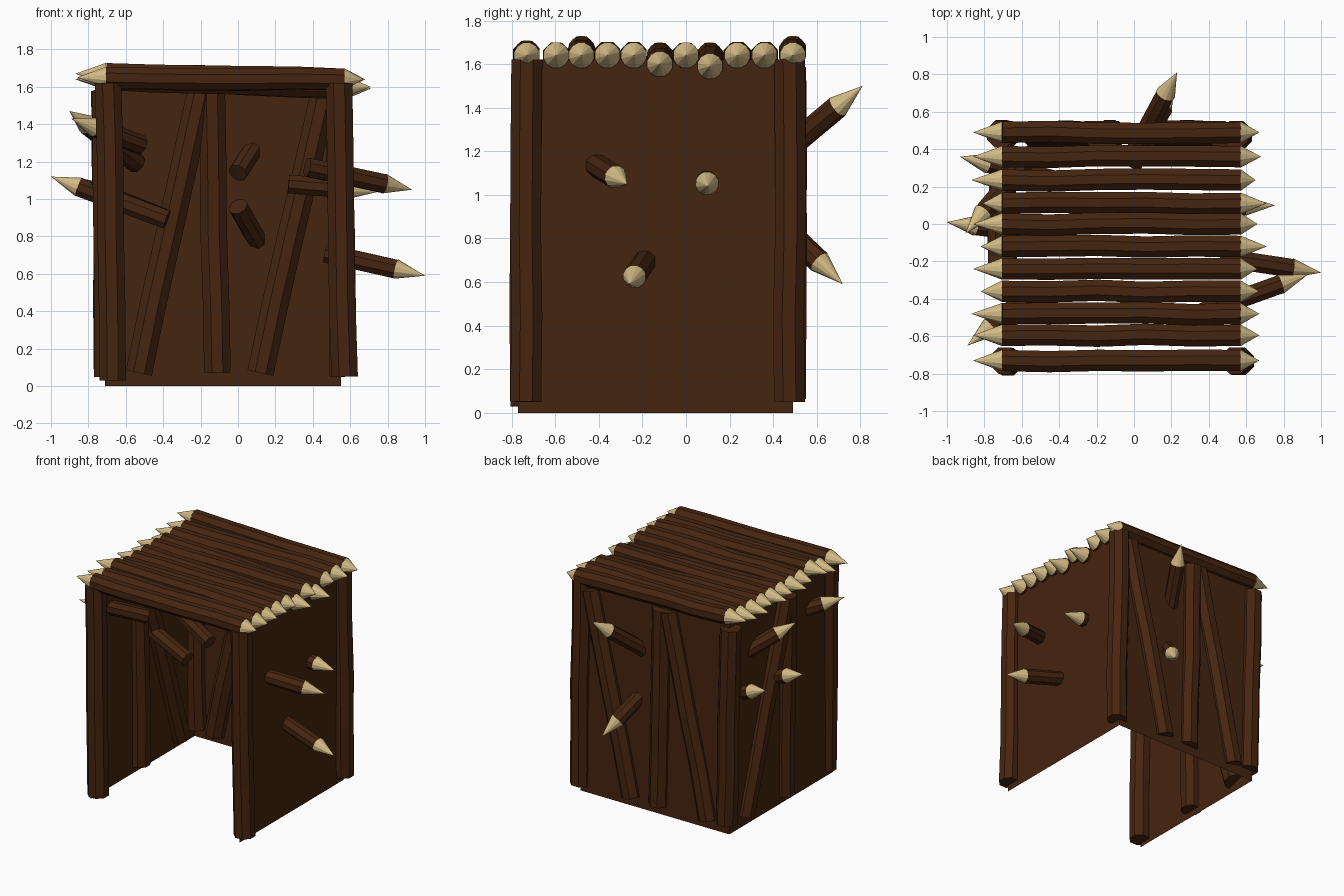
import bpy, bmesh, math, random
from mathutils import Vector

if "Cube" in bpy.data.objects:
    bpy.data.objects.remove(bpy.data.objects["Cube"])

random.seed(4)


def material(name, rgb):
    m = bpy.data.materials.new(name)
    m.diffuse_color = (*rgb, 1)
    m.use_nodes = True
    m.node_tree.nodes["Principled BSDF"].inputs["Base Color"].default_value = m.diffuse_color
    return m


WOOD = material("dark_wood", (0.06, 0.018, 0.005))
TIP = material("pale_sharpened_wood", (0.66, 0.50, 0.24))


def finish(name, bm):
    bmesh.ops.recalc_face_normals(bm, faces=bm.faces)
    me = bpy.data.meshes.new(name)
    bm.to_mesh(me)
    bm.free()
    me.materials.append(WOOD)
    me.materials.append(TIP)
    ob = bpy.data.objects.new(name, me)
    bpy.context.collection.objects.link(ob)
    return ob


def frame(t):
    ref = Vector((0, 1, 0)) if abs(t.z) > 0.9 else Vector((0, 0, 1))
    u = t.cross(ref).normalized()
    return u, u.cross(t).normalized()


def ring(bm, c, t, r, n):
    u, v = frame(t)
    k = r / math.cos(math.pi / n)
    return [bm.verts.new(c + k * (math.cos(a) * u + math.sin(a) * v))
            for a in ((i + 0.5) * 2 * math.pi / n for i in range(n))]


def add_log(bm, a, b, r, segs=1, wobble=0.0, n=8):
    """Octagonal log from a to b, slightly bent at the inner rings."""
    t = (b - a).normalized()
    u, v = frame(t)
    rings = []
    for i in range(segs + 1):
        c = a.lerp(b, i / segs)
        if 0 < i < segs:
            c = c + u * random.uniform(-wobble, wobble) + v * random.uniform(-wobble, wobble)
        rings.append(ring(bm, c, t, r, n))
    for p, q in zip(rings, rings[1:]):
        for i in range(n):
            j = (i + 1) % n
            bm.faces.new((p[i], p[j], q[j], q[i]))
    bm.faces.new(rings[0])
    bm.faces.new(rings[-1])


def add_tip(bm, base, apex, r, n=12):
    """Pale cone on the end of a log."""
    t = (apex - base).normalized()
    p = ring(bm, base, t, r, n)
    top = bm.verts.new(apex)
    faces = [bm.faces.new((p[i], p[(i + 1) % n], top)) for i in range(n)]
    faces.append(bm.faces.new(p))
    for f in faces:
        f.material_index = 1


# Three thin walls, open at front, top and bottom
bm = bmesh.new()
plan = [(0.55, -0.77), (0.55, 0.49), (-0.71, 0.49), (-0.71, -0.77)]
low = [bm.verts.new((x, y, 0)) for x, y in plan]
high = [bm.verts.new((x, y, 1.62)) for x, y in plan]
for i in range(3):
    bm.faces.new((low[i], low[i + 1], high[i + 1], high[i]))
finish("walls", bm)

# Corner posts and wall braces: name, bottom, top
for name, a, b in [
    ("front_left_post", (-0.67, -0.735, 0.03), (-0.695, -0.73, 1.62)),
    ("front_right_post", (0.57, -0.735, 0.05), (0.54, -0.73, 1.62)),
    ("back_right_post", (0.56, 0.475, 0.05), (0.54, 0.475, 1.62)),
    ("back_left_post", (-0.68, 0.48, 0.08), (-0.715, 0.48, 1.58)),
    ("back_brace_left", (-0.53, 0.48, 0.07), (-0.20, 0.48, 1.58)),
    ("back_brace_middle", (-0.11, 0.48, 0.07), (-0.14, 0.48, 1.58)),
    ("back_brace_right", (0.12, 0.48, 0.07), (0.46, 0.48, 1.57)),
    ("left_brace_diagonal", (-0.70, 0.30, 0.07), (-0.71, -0.17, 1.57)),
    ("left_brace_upright", (-0.70, -0.19, 0.05), (-0.71, -0.20, 1.57)),
]:
    bm = bmesh.new()
    add_log(bm, Vector(a), Vector(b), 0.071, 4, 0.006)
    finish(name, bm)

# Roof logs, pointed at both ends: y, left tip x, right tip x, left z, right z
roof = [
    (-0.73, -0.86, 0.67, 1.65, 1.64), (-0.595, -0.86, 0.67, 1.64, 1.64),
    (-0.48, -0.87, 0.67, 1.67, 1.64), (-0.36, -0.82, 0.67, 1.64, 1.64),
    (-0.24, -0.86, 0.66, 1.64, 1.64), (-0.12, -0.82, 0.71, 1.64, 1.60),
    (0.0, -0.86, 0.66, 1.64, 1.64), (0.11, -0.81, 0.71, 1.64, 1.59),
    (0.235, -0.87, 0.65, 1.64, 1.64), (0.36, -0.86, 0.68, 1.64, 1.64),
    (0.49, -0.86, 0.67, 1.67, 1.64),
]
for i, (y, xl, xr, zl, zr) in enumerate(roof):
    bm = bmesh.new()
    a, b = Vector((-0.705, y, zl)), Vector((0.57, y, zr))
    add_log(bm, a, b, 0.057, 5, 0.006)
    add_tip(bm, a, Vector((xl, y, zl)), 0.058)
    add_tip(bm, b, Vector((xr, y, zr)), 0.058)
    finish(f"roof_log_{i + 1}", bm)

# Sharpened stakes driven through the walls: name, inner end, tip
for name, a, p in [
    ("right_stake_front", (0.37, -0.47, 1.17), (0.93, -0.27, 1.05)),
    ("right_stake_back", (0.27, 0.09, 1.08), (0.755, 0.10, 1.04)),
    ("right_stake_low", (0.47, -0.18, 0.71), (1.0, -0.26, 0.59)),
    ("left_stake_middle", (-0.38, -0.07, 0.89), (-1.0, 0.01, 1.12)),
    ("left_stake_back", (-0.40, 0.23, 0.90), (-0.93, 0.36, 1.11)),
    ("left_stake_high", (-0.54, 0.38, 1.19), (-0.90, -0.05, 1.47)),
    ("left_stake_front", (-0.52, -0.35, 1.29), (-0.89, -0.65, 1.43)),
    ("back_stake_high", (0.0, 0.38, 1.14), (0.23, 0.81, 1.50)),
    ("back_stake_low", (0.0, 0.33, 0.96), (0.21, 0.72, 0.59)),
]:
    bm = bmesh.new()
    a, p = Vector(a), Vector(p)
    base = p - (p - a).normalized() * 0.16
    add_log(bm, a, base, 0.05)
    add_tip(bm, base, p, 0.052)
    finish(name, bm)
